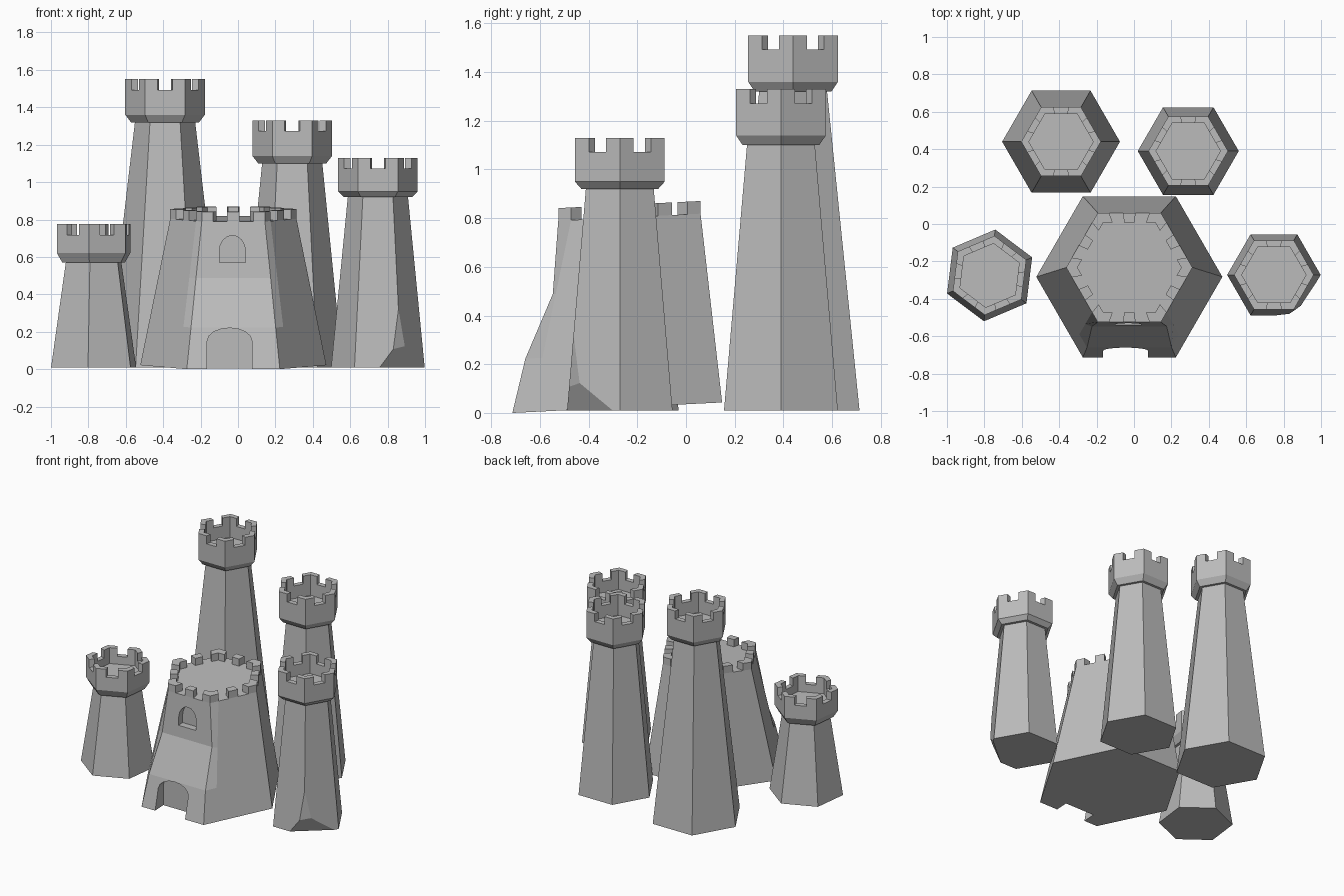
import bpy, bmesh, math
from mathutils import Vector

cube = bpy.data.objects.get("Cube")
if cube:
    bpy.data.objects.remove(cube, do_unlink=True)

stone = bpy.data.materials.new("grey_stone")
stone.use_nodes = True
stone.diffuse_color = (0.5, 0.5, 0.5, 1)
stone.node_tree.nodes["Principled BSDF"].inputs["Base Color"].default_value = (0.5, 0.5, 0.5, 1)


def finish(bm, name):
    bmesh.ops.recalc_face_normals(bm, faces=bm.faces[:])
    mesh = bpy.data.meshes.new(name)
    bm.to_mesh(mesh)
    bm.free()
    mesh.materials.append(stone)
    obj = bpy.data.objects.new(name, mesh)
    bpy.context.collection.objects.link(obj)
    return obj


def hex_ring(bm, cx, cy, radius, z, turn=0, fractions=(0,)):
    """Hexagon of vertices, each side divided at the given fractions."""
    corners = [Vector((cx + radius * math.cos(math.radians(turn + 60 * i)),
                       cy + radius * math.sin(math.radians(turn + 60 * i)), z)) for i in range(6)]
    return [bm.verts.new(corners[i].lerp(corners[(i + 1) % 6], f))
            for i in range(6) for f in fractions]


def loft(bm, rings):
    """Bridge the rings, cap both ends and return the faces of each band."""
    bands = []
    for low, high in zip(rings, rings[1:]):
        n = len(low)
        bands.append([bm.faces.new((low[i], low[(i + 1) % n], high[(i + 1) % n], high[i]))
                      for i in range(n)])
    bm.faces.new(rings[0][::-1])
    bm.faces.new(rings[-1])
    return bands


def raise_merlons(bm, band, per_side, height):
    """Extrude the solid stretches of a parapet, leaving gaps between them."""
    merlons = [f for i, f in enumerate(band) if (i % per_side) % 2 == 0]
    out = bmesh.ops.extrude_face_region(bm, geom=merlons)
    verts = [v for v in out["geom"] if isinstance(v, bmesh.types.BMVert)]
    bmesh.ops.translate(bm, verts=verts, vec=(0, 0, height))
    bmesh.ops.delete(bm, geom=[f for f in merlons if f.is_valid], context='FACES_ONLY')


def chip(bm, a, b, c, away):
    """Slice off the material lying on the side of the point 'away'."""
    a, b, c, away = map(Vector, (a, b, c, away))
    normal = (b - a).cross(c - a).normalized()
    if normal.dot(away - a) < 0:
        normal.negate()
    cut = bmesh.ops.bisect_plane(bm, geom=bm.verts[:] + bm.edges[:] + bm.faces[:],
                                 plane_co=a, plane_no=normal, clear_outer=True)
    edges = [e for e in cut["geom_cut"] if isinstance(e, bmesh.types.BMEdge)]
    bmesh.ops.holes_fill(bm, edges=edges, sides=0)


def tower(name, x, y, base, top, crown_height=0.19, flare=0.04, turn=0, chips=()):
    wall = top - crown_height
    neck = wall - flare
    # tapering shaft
    bm = bmesh.new()
    loft(bm, [hex_ring(bm, x, y, base, 0.01, turn), hex_ring(bm, x, y, 0.16, neck + 0.01, turn)])
    for points in chips:
        chip(bm, *points)
    finish(bm, name + "_shaft")
    # flared crown with a hollow, notched parapet
    bm = bmesh.new()
    cuts = (0, 0.31, 0.69)
    profile = [(0.182, neck), (0.213, wall), (0.213, top - 0.058),
               (0.172, top - 0.058), (0.172, wall + 0.04)]
    bands = loft(bm, [hex_ring(bm, x, y, r, z, turn, cuts) for r, z in profile])
    raise_merlons(bm, bands[2], len(cuts), 0.058)
    finish(bm, name + "_crown")


# four corner towers
tower("back_right_tower", -0.39, 0.44, 0.315, 1.55)
tower("back_left_tower", 0.29, 0.39, 0.27, 1.33)
tower("front_right_tower", -0.772, -0.275, 0.247, 0.775, 0.155, 0.05, turn=23)
corner = (0.95, -0.6, 0)
tower("front_left_tower", 0.748, -0.272, 0.25, 1.13, 0.18, 0.03, chips=[
    ((0.82, -0.487, 0.01), (0.915, -0.42, 0.01), (0.858, -0.462, 0.33), corner),
    ((0.76, -0.487, 0.01), (0.985, -0.298, 0.01), (0.867, -0.478, 0.16), corner)])

# central keep: tapering, leaning slightly, with a hollowed front
bm = bmesh.new()
cuts = (0, 0.18, 0.4, 0.6, 0.82)
rings = []
for z, inset, push in ((0, 0, 0), (0.22, 0, 0), (0.48, 0, 0.05), (0.78, 0, 0), (0.78, 0.06, 0)):
    f = z / 0.78
    ring = hex_ring(bm, -0.025, -0.2825 + 0.05 * f, 0.4975 - 0.16 * f - inset, z, 0, cuts)
    front = min(v.co.y for v in ring)
    for v in ring:
        if v.co.y < front + 0.001:
            v.co.y += push
        v.co.z += 0.05 * (v.co.y + 0.71)
    rings.append(ring)
bands = loft(bm, rings)
raise_merlons(bm, bands[3], len(cuts), 0.052)
keep = finish(bm, "keep")


def cut_arch(target, x, half, bottom, spring, rise, depth_y):
    """Cut an arched recess into the front, back to depth_y."""
    outline = [(x - half, bottom), (x + half, bottom)]
    outline += [(x + half * math.cos(math.pi * i / 8), spring + rise * math.sin(math.pi * i / 8))
                for i in range(9)]
    bm = bmesh.new()
    face = bm.faces.new([bm.verts.new((px, -0.9, pz)) for px, pz in outline])
    out = bmesh.ops.extrude_face_region(bm, geom=[face])
    for v in out["geom"]:
        if isinstance(v, bmesh.types.BMVert):
            v.co.y = depth_y
    cutter = finish(bm, "arch_cutter")
    cutter.hide_render = True
    mod = target.modifiers.new("arch", 'BOOLEAN')
    mod.operation = 'DIFFERENCE'
    mod.solver = 'EXACT'
    mod.object = cutter
    graph = bpy.context.evaluated_depsgraph_get()
    mesh = bpy.data.meshes.new_from_object(target.evaluated_get(graph))
    target.modifiers.clear()
    target.data = mesh
    bpy.data.objects.remove(cutter, do_unlink=True)


# doorway and window
cut_arch(keep, -0.045, 0.12, -0.1, 0.15, 0.07, -0.62)
cut_arch(keep, -0.03, 0.07, 0.57, 0.63, 0.085, -0.49)
